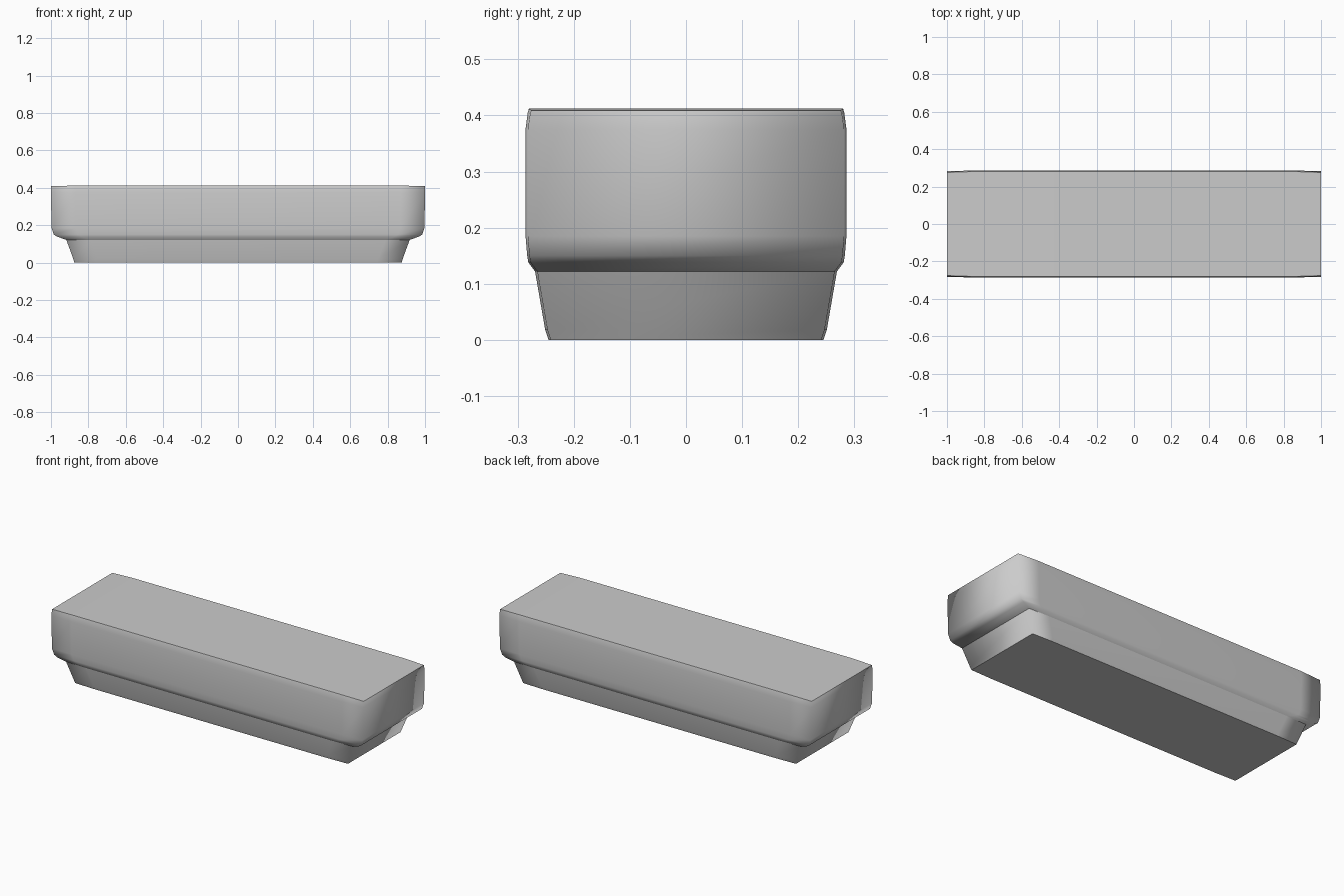
import bpy, bmesh

if "Cube" in bpy.data.objects:
    bpy.data.objects.remove(bpy.data.objects["Cube"])

# Levels from bottom to top: z, half length, half width, sharp edge ring
LEVELS = [
    (0.000, 0.875, 0.245, True),
    (0.018, 0.880, 0.251, False),
    (0.122, 0.918, 0.269, True),
    (0.138, 0.965, 0.281, False),
    (0.150, 0.985, 0.283, False),
    (0.185, 0.997, 0.286, False),
    (0.375, 1.000, 0.286, False),
    (0.405, 1.000, 0.282, False),
    (0.412, 1.000, 0.280, True),
]


def outline(hx, hy):
    """Long block outline whose sides pull in slightly near the ends."""
    s, b = hx - 0.13, hy - 0.004
    return [(hx, -b), (hx, b), (s, hy), (-s, hy),
            (-hx, b), (-hx, -b), (-s, -hy), (s, -hy)]


bm = bmesh.new()

# Stacked outlines; the ends of the top drop a hair lower
rings = []
for z, hx, hy, _ in LEVELS:
    ring = []
    for x, y in outline(hx, hy):
        drop = 0.003 if z > 0.4 and abs(x) > hx - 0.01 else 0
        ring.append(bm.verts.new((x, y, z - drop)))
    rings.append(ring)

# Walls
for lo, hi in zip(rings, rings[1:]):
    for i in range(8):
        j = (i + 1) % 8
        bm.faces.new((lo[i], lo[j], hi[j], hi[i]))

# Bottom and top caps
for ring in (rings[0], rings[-1]):
    for ids in ((0, 1, 2, 7), (7, 2, 3, 6), (6, 3, 4, 5)):
        bm.faces.new([ring[i] for i in ids])

bmesh.ops.recalc_face_normals(bm, faces=bm.faces)
for f in bm.faces:
    f.smooth = True

# Hard edges around the bottom, the step and the top
for ring, level in zip(rings, LEVELS):
    if level[3]:
        for i in range(8):
            bm.edges.get((ring[i], ring[(i + 1) % 8])).smooth = False

mesh = bpy.data.meshes.new("stepped_block")
bm.to_mesh(mesh)
bm.free()
bpy.context.collection.objects.link(bpy.data.objects.new("stepped_block", mesh))
